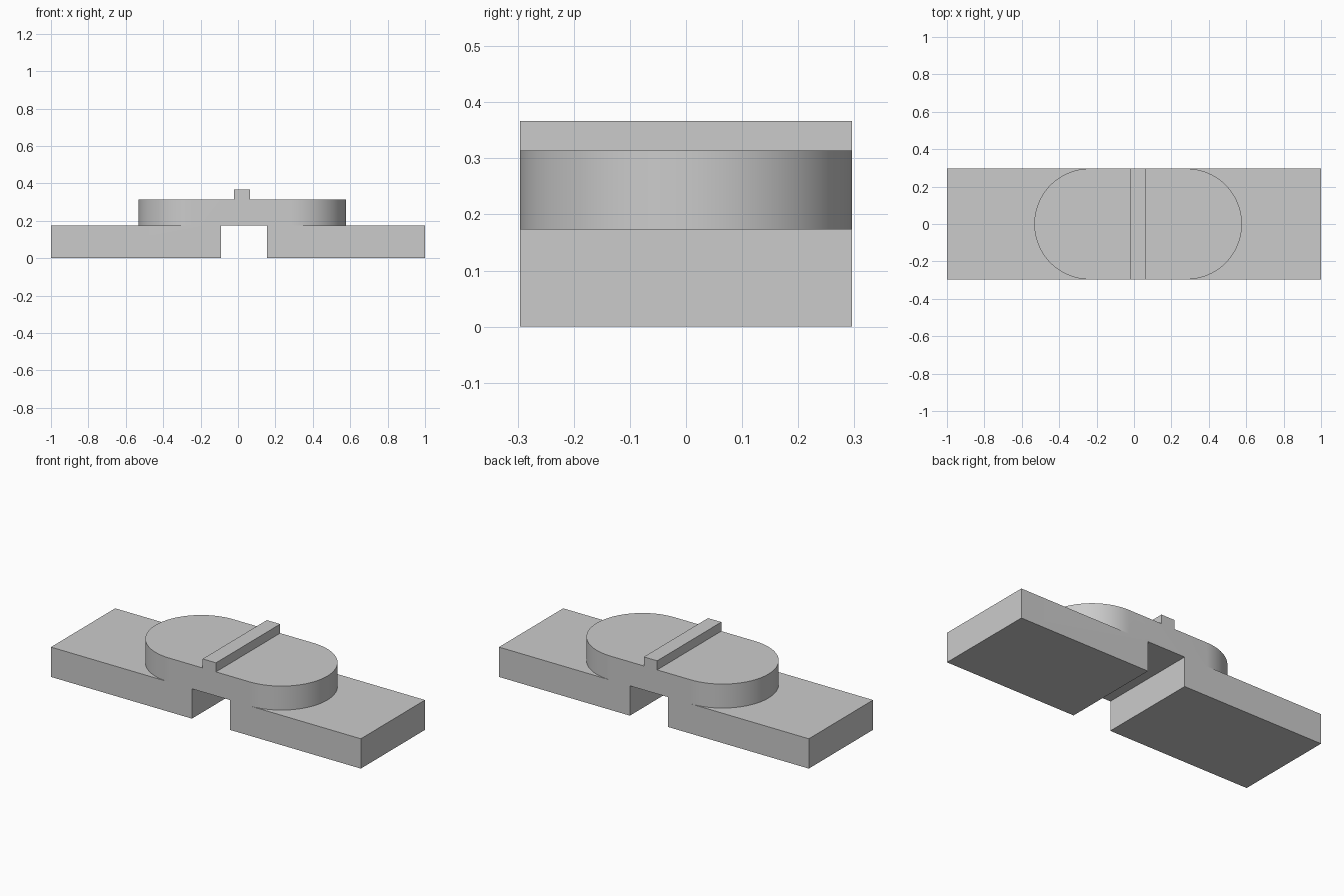
import bpy
import bmesh
from math import cos, sin, pi, radians

cube = bpy.data.objects.get("Cube")
if cube:
    bpy.data.objects.remove(cube, do_unlink=True)

HALF_DEPTH = 0.296
BASE_TOP, SLAB_TOP, RIDGE_TOP = 0.174, 0.314, 0.367

grey = bpy.data.materials.new("plain grey")
grey.use_nodes = True
colour = (0.6, 0.6, 0.6, 1)
grey.diffuse_color = colour
grey.node_tree.nodes["Principled BSDF"].inputs["Base Color"].default_value = colour


def prism(name, outline, z0, z1):
    """Extrude a plan outline from z0 up to z1."""
    bm = bmesh.new()
    face = bm.faces.new([bm.verts.new((x, y, z0)) for x, y in outline])
    top = bmesh.ops.extrude_face_region(bm, geom=[face])["geom"]
    verts = [v for v in top if isinstance(v, bmesh.types.BMVert)]
    bmesh.ops.translate(bm, verts=verts, vec=(0, 0, z1 - z0))
    bmesh.ops.recalc_face_normals(bm, faces=bm.faces)
    mesh = bpy.data.meshes.new(name)
    bm.to_mesh(mesh)
    bm.free()
    mesh.materials.append(grey)
    obj = bpy.data.objects.new(name, mesh)
    bpy.context.collection.objects.link(obj)
    return obj


def strip(x0, x1):
    """Rectangle across the full depth."""
    d = HALF_DEPTH
    return [(x0, -d), (x1, -d), (x1, d), (x0, d)]


def stadium(x0, x1, steps=48):
    """Rounded-end outline across the full depth."""
    r = HALF_DEPTH
    points = []
    for centre, start in ((x1 - r, -pi / 2), (x0 + r, pi / 2)):
        for i in range(steps + 1):
            a = start + pi * i / steps
            points.append((centre + r * cos(a), r * sin(a)))
    return points


# Rounded slab bridging two base blocks, with a ridge across its top
body = prism("bridge_body", stadium(-0.533, 0.577), BASE_TOP, SLAB_TOP)
parts = [
    prism("right_block", strip(-1, -0.09), 0, BASE_TOP),
    prism("left_block", strip(0.155, 1), 0, BASE_TOP),
    prism("ridge", strip(-0.021, 0.065), SLAB_TOP, RIDGE_TOP),
]

# Fuse the parts into one solid
bpy.ops.object.select_all(action="DESELECT")
bpy.context.view_layer.objects.active = body
body.select_set(True)
for part in parts:
    union = body.modifiers.new("Union", "BOOLEAN")
    union.operation = "UNION"
    union.solver = "EXACT"
    union.object = part
    bpy.ops.object.modifier_apply(modifier=union.name)
    bpy.data.objects.remove(part, do_unlink=True)

bpy.ops.object.shade_smooth_by_angle(angle=radians(30))
